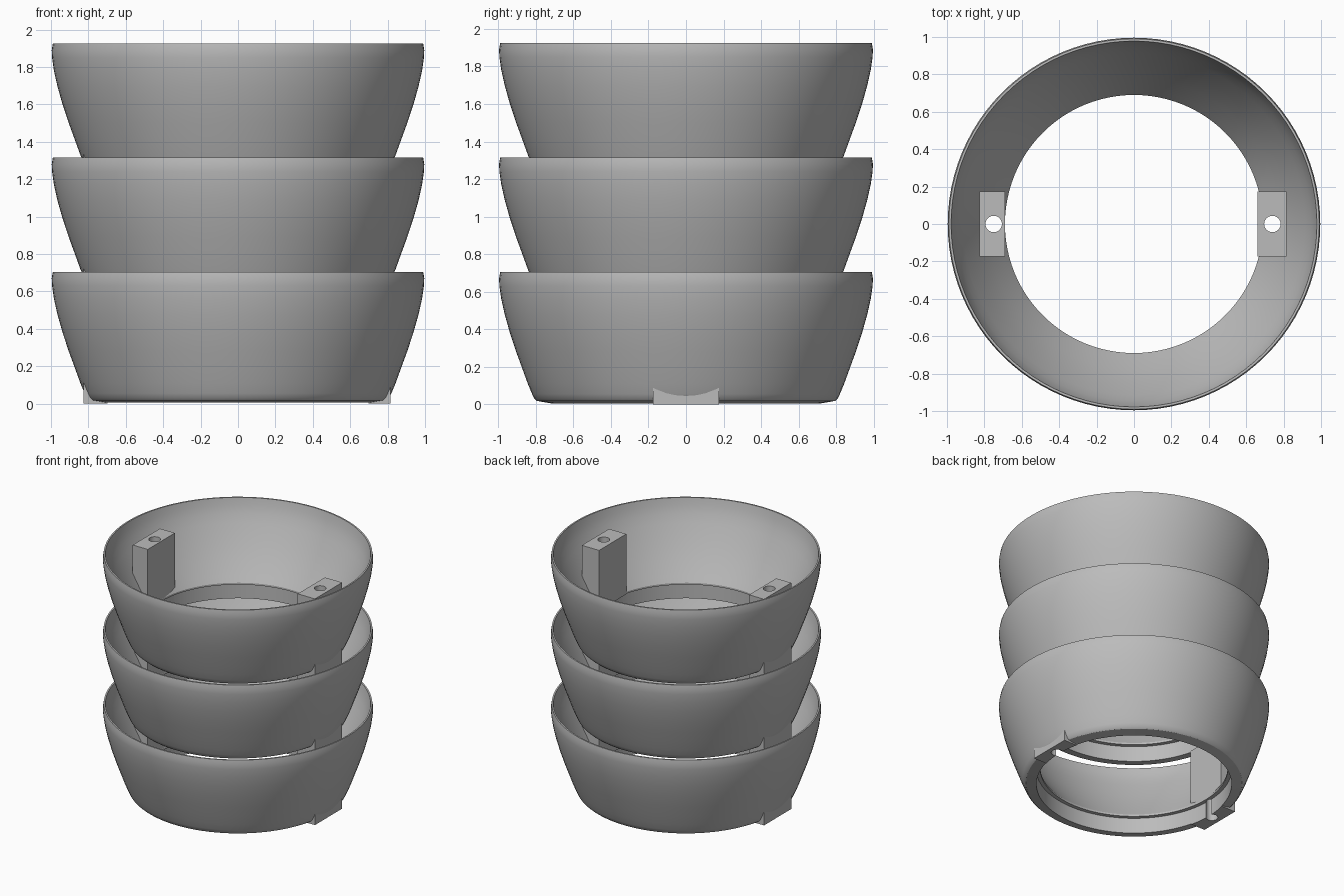
import bpy, bmesh, math
from mathutils import Matrix, Vector

cube = bpy.data.objects.get("Cube")
if cube:
    bpy.data.objects.remove(cube, do_unlink=True)

TIERS, PITCH, SEGMENTS = 3, 0.61, 96

grey = bpy.data.materials.new("plain grey")
grey.use_nodes = True
grey.diffuse_color = (0.5, 0.5, 0.5, 1)
grey.node_tree.nodes["Principled BSDF"].inputs["Base Color"].default_value = (0.5, 0.5, 0.5, 1)


def make_object(name, bm):
    bmesh.ops.recalc_face_normals(bm, faces=bm.faces)
    mesh = bpy.data.meshes.new(name)
    bm.to_mesh(mesh)
    bm.free()
    mesh.materials.append(grey)
    obj = bpy.data.objects.new(name, mesh)
    bpy.context.collection.objects.link(obj)
    return obj


def lathe(name, profile):
    """Revolve a closed (radius, height) profile around z."""
    bm = bmesh.new()
    verts = [bm.verts.new((r, 0, z)) for r, z in profile]
    edges = [bm.edges.new((a, b)) for a, b in zip(verts, verts[1:] + verts[:1])]
    bmesh.ops.spin(bm, geom=verts + edges, cent=(0, 0, 0), axis=(0, 0, 1),
                   angle=math.tau, steps=SEGMENTS, use_merge=True)
    bmesh.ops.remove_doubles(bm, verts=bm.verts, dist=1e-5)
    return make_object(name, bm)


def cylinder(name, x, radius, bottom, top, sides):
    bm = bmesh.new()
    bmesh.ops.create_cone(bm, cap_ends=True, segments=sides, radius1=radius, radius2=radius,
                          depth=top - bottom,
                          matrix=Matrix.Translation((x, 0, (bottom + top) / 2)))
    obj = make_object(name, bm)
    obj.hide_render = True
    return obj


def box(name, low, high):
    bm = bmesh.new()
    bmesh.ops.create_cube(bm, size=1)
    low, high = Vector(low), Vector(high)
    bmesh.ops.scale(bm, vec=high - low, verts=bm.verts)
    bmesh.ops.translate(bm, vec=(low + high) / 2, verts=bm.verts)
    return make_object(name, bm)


def cut(obj, cutters):
    for cutter in cutters:
        mod = obj.modifiers.new("cut", 'BOOLEAN')
        mod.operation, mod.solver, mod.object = 'DIFFERENCE', 'EXACT', cutter
    graph = bpy.context.evaluated_depsgraph_get()
    mesh = bpy.data.meshes.new_from_object(obj.evaluated_get(graph))
    obj.modifiers.clear()
    obj.data = mesh


def smooth(obj):
    bpy.ops.object.select_all(action='DESELECT')
    obj.select_set(True)
    bpy.context.view_layer.objects.active = obj
    bpy.ops.object.shade_smooth_by_angle(angle=math.radians(30))


# Ring bowl: outer wall, rim, thick inner wall, recessed opening underneath
outer = [(0.72, 0.005), (0.795, 0.018), (0.808, 0.03), (0.82, 0.055), (0.843, 0.11), (0.872, 0.19),
         (0.905, 0.28), (0.938, 0.38), (0.965, 0.475), (0.984, 0.56), (0.994, 0.63), (0.996, 0.67),
         (0.99, 0.705)]
inner = [(0.978, 0.705), (0.966, 0.65), (0.945, 0.59), (0.915, 0.525), (0.85, 0.40), (0.78, 0.28),
         (0.72, 0.19), (0.69, 0.145), (0.69, 0.13), (0.72, 0.13)]
bowl = lathe("bowl_1", outer + inner)

# Screw blocks on both sides
left_block = box("left_block_1", (0.66, -0.175, 0), (0.815, 0.175, 0.62))
right_block = box("right_block_1", (-0.825, -0.175, 0), (-0.69, 0.175, 0.62))

# Screw holes and bottom recess
left_hole = cylinder("left_hole_cutter", 0.74, 0.044, -0.1, 0.8, 24)
right_hole = cylinder("right_hole_cutter", -0.75, 0.044, -0.1, 0.8, 24)
recess = cylinder("recess_cutter", 0, 0.72, -0.1, 0.13, SEGMENTS)
cut(bowl, [left_hole, right_hole])
cut(left_block, [left_hole, recess])
cut(right_block, [right_hole, recess])
for cutter in (left_hole, right_hole, recess):
    bpy.data.objects.remove(cutter, do_unlink=True)

# Stack the tiers
for part in (bowl, left_block, right_block):
    smooth(part)
    for tier in range(1, TIERS):
        copy = bpy.data.objects.new(part.name.replace("_1", f"_{tier + 1}"), part.data)
        copy.location.z = tier * PITCH
        bpy.context.collection.objects.link(copy)
